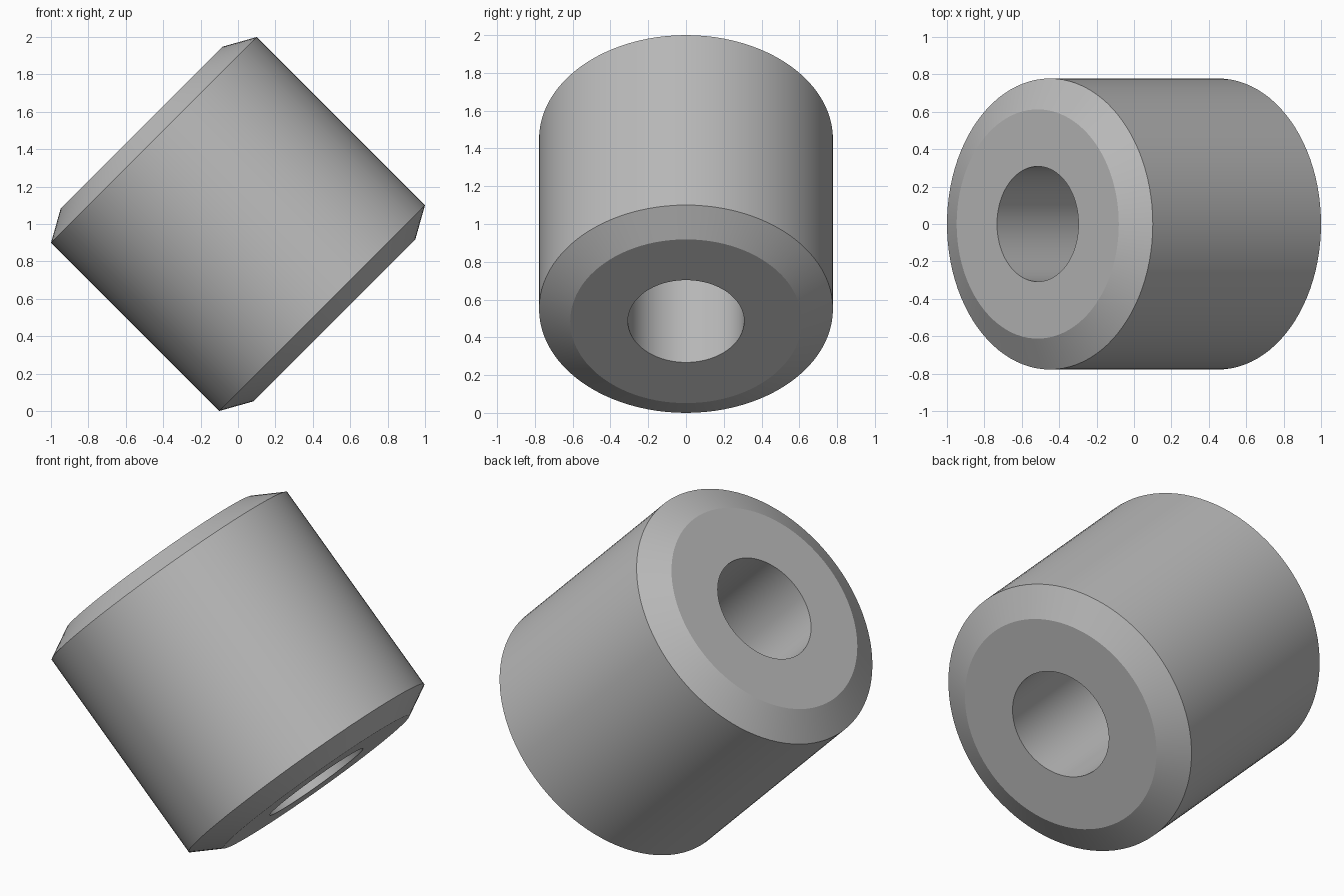
import bpy, bmesh, math
from mathutils import Matrix, Vector

cube = bpy.data.objects.get("Cube")
if cube:
    bpy.data.objects.remove(cube)

# Dimensions along and around the tilted axis
R_BODY, R_FACE, R_BORE = 0.778, 0.613, 0.308
H_RIM, H_FACE = 0.636, 0.728
SIDES = 96

# Single grey material
grey = bpy.data.materials.new("grey")
grey.use_nodes = True
colour = (0.5, 0.5, 0.5, 1)
grey.diffuse_color = colour
grey.node_tree.nodes["Principled BSDF"].inputs["Base Color"].default_value = colour

# Chamfered, bored cylinder: closed profile revolved around z
half = [(R_BORE, H_FACE), (R_FACE, H_FACE), (R_BODY, H_RIM)]
profile = half + [(r, -h) for r, h in reversed(half)]
bm = bmesh.new()
verts = [bm.verts.new((r, 0, h)) for r, h in profile]
edges = [bm.edges.new((v, verts[i - 1])) for i, v in enumerate(verts)]
bmesh.ops.spin(bm, geom=verts + edges, cent=(0, 0, 0), axis=(0, 0, 1),
               angle=math.tau, steps=SIDES, use_merge=True)
bmesh.ops.remove_doubles(bm, verts=bm.verts, dist=0.0001)
bmesh.ops.recalc_face_normals(bm, faces=bm.faces)

# Lean the axis 45 degrees towards -x and raise to the ground plane
bm.transform(Matrix.Translation(Vector((0, 0, 1))) @ Matrix.Rotation(-math.pi / 4, 4, 'Y'))
mesh = bpy.data.meshes.new("bushing")
bm.to_mesh(mesh)
bm.free()
mesh.materials.append(grey)
bushing = bpy.data.objects.new("bushing", mesh)
bpy.context.collection.objects.link(bushing)

# Smooth walls with crisp rims
bpy.ops.object.select_all(action='DESELECT')
bushing.select_set(True)
bpy.context.view_layer.objects.active = bushing
bpy.ops.object.shade_smooth_by_angle(angle=math.radians(25))
